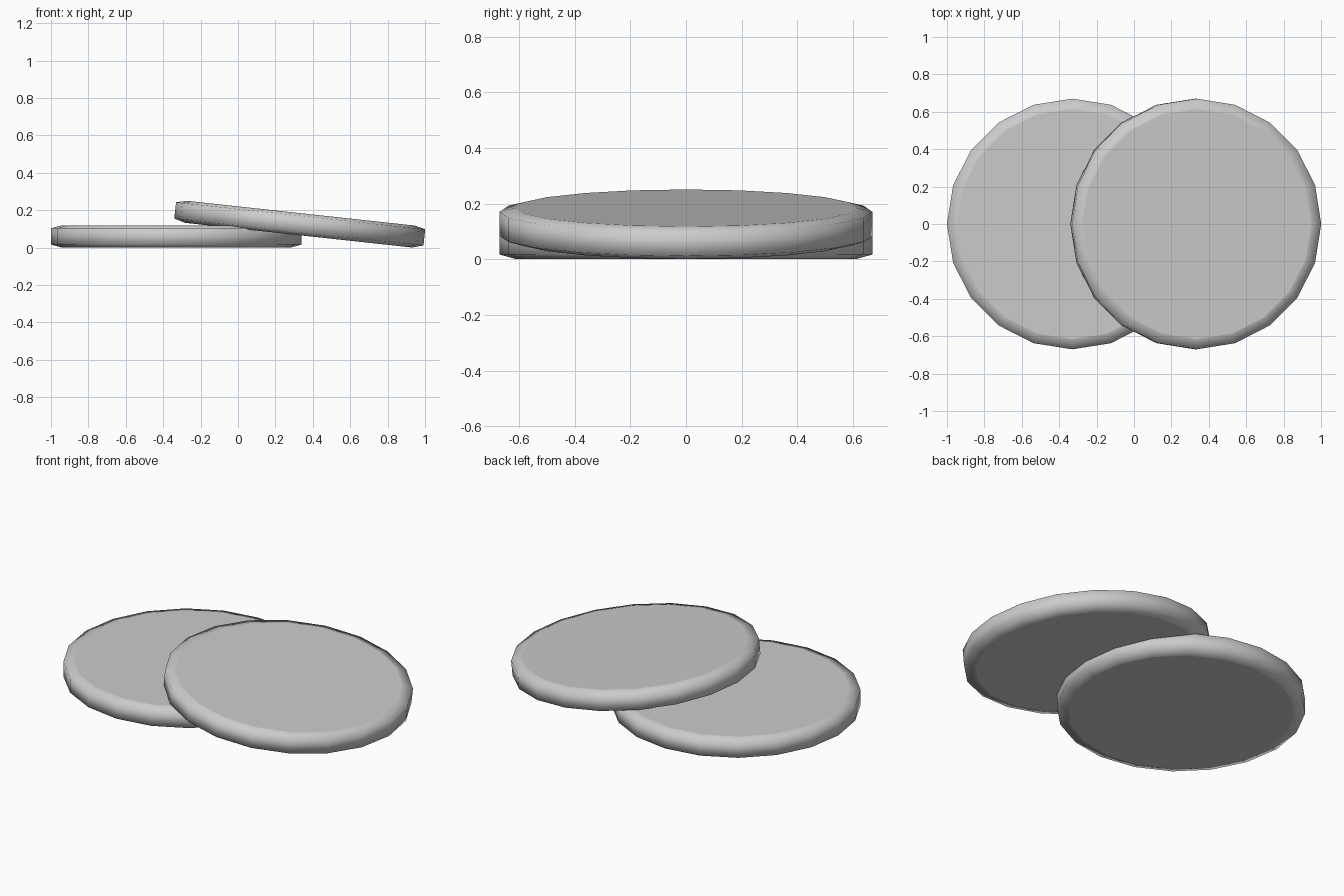
import bpy, bmesh, math

if "Cube" in bpy.data.objects:
    bpy.data.objects.remove(bpy.data.objects["Cube"])

SIDES = 20
# radius, height pairs from bottom rim to top rim
PROFILE = [(0.61, -0.059), (0.67, -0.042), (0.67, 0.045), (0.615, 0.059)]


def disc(name, location, tilt):
    bm = bmesh.new()
    rings = []
    for r, z in PROFILE:
        rings.append([bm.verts.new((r * math.cos(2 * math.pi * i / SIDES),
                                    r * math.sin(2 * math.pi * i / SIDES), z))
                      for i in range(SIDES)])
    # rounded rim, smooth shaded
    for a, b in zip(rings, rings[1:]):
        for i in range(SIDES):
            j = (i + 1) % SIDES
            bm.faces.new((a[i], a[j], b[j], b[i])).smooth = True
    # flat faces
    bm.faces.new(rings[0][::-1])
    bm.faces.new(rings[-1])
    mesh = bpy.data.meshes.new(name)
    bm.to_mesh(mesh)
    bm.free()
    obj = bpy.data.objects.new(name, mesh)
    obj.location = location
    obj.rotation_euler.y = tilt
    bpy.context.collection.objects.link(obj)
    return obj


# one disc lying flat, one leaning on its edge
disc("flat_disc", (-0.33, 0, 0.059), 0)
disc("leaning_disc", (0.33, 0, 0.1255), math.radians(6.2))
